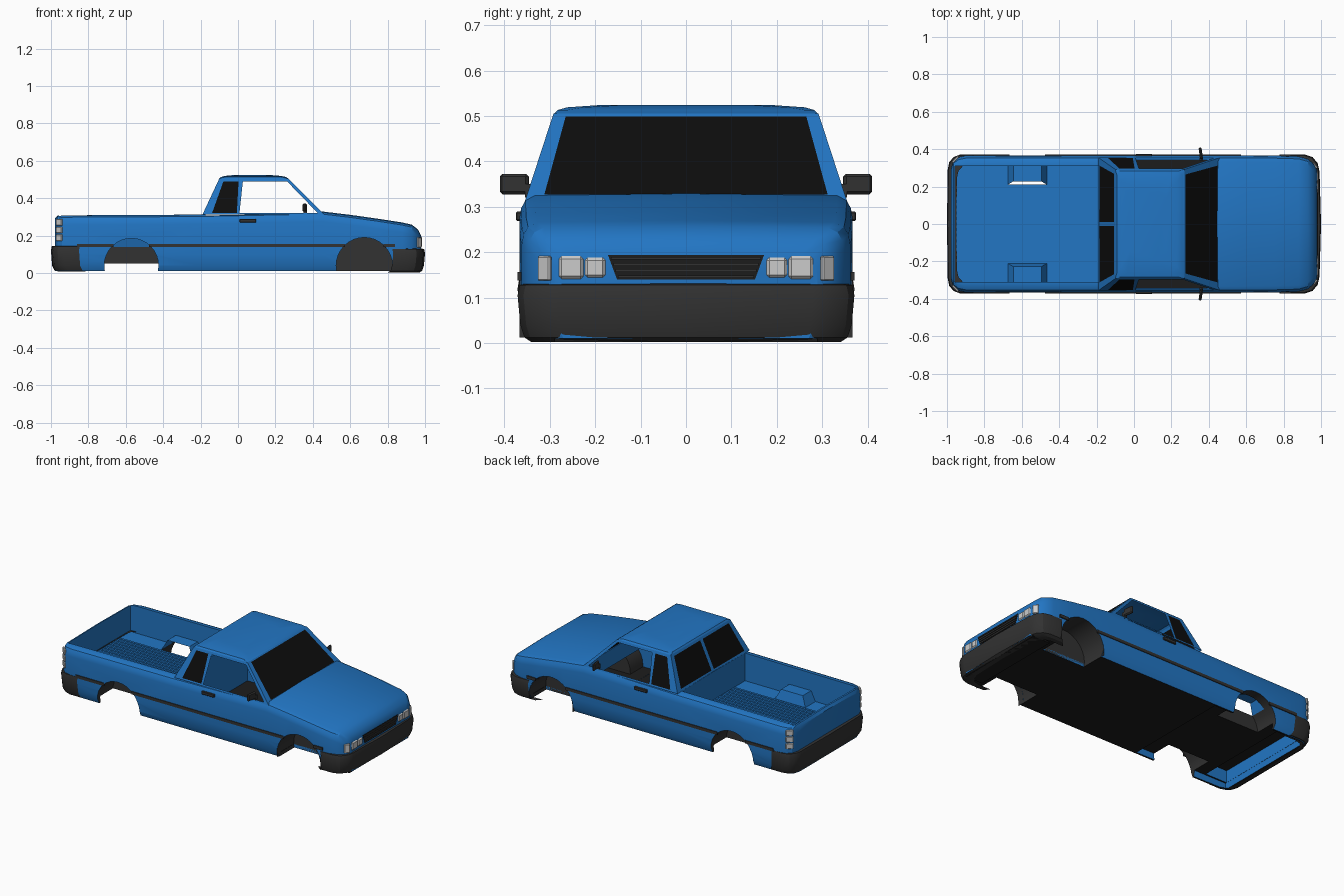
import bpy, bmesh, math
from mathutils import Matrix, Vector

if "Cube" in bpy.data.objects:
    bpy.data.objects.remove(bpy.data.objects["Cube"])

def mat(name, c):
    m = bpy.data.materials.new(name)
    m.diffuse_color = (*c, 1)
    m.use_nodes = True
    m.node_tree.nodes["Principled BSDF"].inputs["Base Color"].default_value = m.diffuse_color
    return m

BLUE = mat("body_blue", (0.016, 0.18, 0.55))
TRIM = mat("trim_dark_grey", (0.032, 0.032, 0.032))
GLASS = mat("glass_black", (0.004, 0.004, 0.004))
LAMP = mat("lamp_white", (0.6, 0.6, 0.6))
UNDER = mat("underside_black", (0.012, 0.012, 0.012))

def finish(bm, name, m, smooth=False, fix=True):
    if fix:
        bmesh.ops.recalc_face_normals(bm, faces=bm.faces[:])
    me = bpy.data.meshes.new(name)
    bm.to_mesh(me)
    bm.free()
    me.materials.append(m)
    ob = bpy.data.objects.new(name, me)
    bpy.context.collection.objects.link(ob)
    if smooth:
        shade(ob)
    return ob

def shade(ob):
    bpy.ops.object.select_all(action='DESELECT')
    bpy.context.view_layer.objects.active = ob
    ob.select_set(True)
    bpy.ops.object.shade_smooth_by_angle(angle=math.radians(28))

def box(name, m, c, s, bevel=0, rot=0):
    bm = bmesh.new()
    bmesh.ops.create_cube(bm, size=1)
    bmesh.ops.scale(bm, vec=s, verts=bm.verts)
    if bevel:
        bmesh.ops.bevel(bm, geom=bm.edges[:], offset=bevel, segments=1, affect='EDGES')
    bmesh.ops.transform(bm, matrix=Matrix.Translation(c) @ Matrix.Rotation(rot, 4, 'Z'), verts=bm.verts)
    return finish(bm, name, m)

def loft(name, m, rings, closed=True, cap0=True, cap1=True, smooth=False):
    bm = bmesh.new()
    rs = [[bm.verts.new(p) for p in r] for r in rings]
    n = len(rs[0])
    for a, b in zip(rs, rs[1:]):
        for i in range(n if closed else n - 1):
            j = (i + 1) % n
            bm.faces.new((a[i], a[j], b[j], b[i]))
    if cap0: bm.faces.new(rs[0])
    if cap1: bm.faces.new(rs[-1])
    return finish(bm, name, m, smooth)

def cut(ob, cutter):
    mod = ob.modifiers.new("cut", 'BOOLEAN')
    mod.operation, mod.solver, mod.object = 'DIFFERENCE', 'EXACT', cutter
    bpy.context.view_layer.objects.active = ob
    bpy.ops.object.modifier_apply(modifier=mod.name)
    bpy.data.objects.remove(cutter)

def span(x0, x1, y0, y1, z0, z1):
    return box("cutter", BLUE, ((x0+x1)/2, (y0+y1)/2, (z0+z1)/2), (x1-x0, y1-y0, z1-z0))

# Body solid: stations of x, half width, top height
stations = [(-.978, .30, .288), (-.966, .335, .302), (-.942, .357, .307), (-.9, .366, .308),
            (-.2, .367, .312), (.45, .367, .325), (.6, .367, .307), (.75, .366, .286),
            (.88, .362, .266), (.93, .348, .254), (.963, .32, .228), (.979, .29, .196)]
rings = []
for x, w, t in stations:
    half = [(w-.02, .01), (w-.006, .04), (w, .1), (w, t-.05), (w-.004, t-.028), (w-.014, t-.01), (w-.035, t)]
    prof = half + [(0, t+.004)] + [(-y, z) for y, z in reversed(half)]
    rings.append([(x, y, z) for y, z in prof])
body = loft("truck_body", BLUE, rings)

# Cavities: bed, cab, engine bay, underbody, hollow tail
for s in [(-.957, -.19, -.31, .31, .14, 1), (-.175, .44, -.343, .343, .03, 1),
          (.40, .93, -.325, .325, .031, .222), (-.94, -.3, -.335, .335, -.5, .05),
          (-.939, -.79, -.325, .325, -.4, .125)]:
    cut(body, span(*s))
# Wheel arches
ARCH = [(.675, .15, .20), (-.57, .145, .21)]
for cx, r, yi in ARCH:
    for s in (1, -1):
        bm = bmesh.new()
        bmesh.ops.create_cone(bm, segments=32, radius1=r, radius2=r, depth=.3, cap_ends=True,
            matrix=Matrix.Translation((cx, s*(yi+.15), .04)) @ Matrix.Rotation(math.pi/2, 4, 'X'))
        cut(body, finish(bm, "cutter", BLUE))
me = body.data
me.materials.clear()
for m in (BLUE, TRIM, UNDER):
    me.materials.append(m)
for p in me.polygons:
    c, n = p.center, p.normal
    p.material_index = 0
    if (n.z < -.5 and c.z < .14) or (n.z > .5 and c.z < .05 and c.x > -.18):
        p.material_index = 2
    for cx, r, yi in ARCH:
        inside = math.hypot(c.x-cx, c.z-.04) < r + .002 and abs(c.y) > .2
        if inside and (abs(n.y) < .5 or abs(abs(c.y)-yi) < .004):
            p.material_index = 1
shade(body)

# Front wheel wells (half-drum shells) and rear wheel hoods in the bed
for s, side in ((1, "left"), (-1, "right")):
    arc = [(.675+.151, .012)] + [(.675+.151*math.cos(a), .04+.151*math.sin(a))
           for a in [math.pi*i/14 for i in range(15)]] + [(.675-.151, .012)]
    loft("front_wheel_well_"+side, TRIM, [[(x, s*y, z) for x, z in arc] for y in (.2, .367)],
         closed=False, cap0=True, cap1=False, smooth=True)
    base = [(-.675, .21), (-.465, .21), (-.465, .312), (-.675, .312)]
    top = [(-.645, .228), (-.495, .228), (-.495, .312), (-.645, .312)]
    bm = bmesh.new()
    b = [bm.verts.new((x, s*y, .139)) for x, y in base]
    t = [bm.verts.new((x, s*y, .20)) for x, y in top]
    bm.faces.new(t)
    for i in ((0, 1, 3) if s < 0 else (1, 3)):
        j = (i+1) % 4
        bm.faces.new((b[i], b[j], t[j], t[i]))
    finish(bm, "bed_wheel_hood_"+side, BLUE)

# Bed floor ribs
for i in range(14):
    y = -.195 + .03*i
    box("bed_rib", BLUE, (-.574, y, .1415), (.76, .014, .005))

# Cab panels with window holes
def panel(name, outline, holes, glazed, fn):
    bm = bmesh.new()
    for loop in [outline] + holes:
        vs = [bm.verts.new(fn(*p)) for p in loop]
        for i in range(len(vs)):
            bm.edges.new((vs[i-1], vs[i]))
    a, b, c = [Vector(fn(*p)) for p in outline[:3]]
    bmesh.ops.triangle_fill(bm, use_beauty=True, use_dissolve=False, edges=bm.edges[:],
                            normal=(b-a).cross(c-a).normalized())
    finish(bm, name, BLUE)
    for h in glazed:
        bm = bmesh.new()
        bm.faces.new([bm.verts.new(fn(*p)) for p in h])
        finish(bm, name+"_glass", GLASS)

def lerp(z, a, b):
    return a + (b-a)*(z-.312)/(.505-.312)

for s, side in ((1, "left"), (-1, "right")):
    quarter = [(-.138, .322), (-.006, .322), (.003, .49), (-.078, .49)]
    door = [(.008, .322), (.425, .322), (.262, .49), (.026, .49)]
    panel("cab_side_"+side, [(-.19, .312), (.461, .312), (.27, .505), (-.10, .505)],
          [quarter, door], [quarter], lambda x, z: (x, s*lerp(z, .355, .292), z))
shield = [(-.312, .327), (.312, .327), (.265, .499), (-.265, .499)]
panel("windshield_frame", [(-.355, .312), (.355, .312), (.292, .505), (-.292, .505)],
      [shield], [shield], lambda y, z: (lerp(z, .461, .27), y, z))
rear = [[(s*.012, .325), (s*.312, .325), (s*.268, .492), (s*.012, .492)] for s in (1, -1)]
panel("cab_rear", [(-.355, .312), (.355, .312), (.292, .505), (-.292, .505)],
      rear, rear, lambda y, z: (lerp(z, -.19, -.10), y, z))

# Roof: stacked rings with clipped corners
def ring(x0, x1, w, z, k):
    return [(x0, w-k, z), (x0+k, w, z), (x1-k, w, z), (x1, w-k, z),
            (x1, k-w, z), (x1-k, -w, z), (x0+k, -w, z), (x0, k-w, z)]
loft("roof", BLUE, [ring(-.10, .27, .292, .504, .004), ring(-.092, .258, .283, .513, .02),
     ring(-.07, .23, .262, .519, .035), ring(-.02, .17, .19, .524, .05)], cap0=False, smooth=True)

# Wraparound bumpers
def bumper(name, half, levels, sign):
    path = half + [(x, -y) for x, y in reversed(half[:-1])]
    loft(name, TRIM, [[(sign*(x-i), y*(1-i/.37), z) for x, y in path] for z, i in levels],
         closed=False, cap0=False, cap1=False, smooth=True)
bumper("front_bumper", [(.83, .371), (.915, .371), (.955, .358), (.982, .325), (.992, .28), (1.0, 0)],
       [(.002, .06), (.002, .03), (.012, .015), (.04, .006), (.105, 0), (.128, .005), (.136, .05)], 1)
bumper("rear_bumper", [(.85, .371), (.93, .371), (.965, .358), (.988, .33), (.996, .29), (1.0, 0)],
       [(.008, .04), (.014, .018), (.04, .006), (.12, 0), (.143, .004), (.15, .05)], -1)
box("front_valance", UNDER, (.91, 0, .006), (.12, .58, .008))

# Grille with bars
loft("grille", UNDER, [[(x, -.152, .14), (x, .152, .14), (x, .172, .194), (x, -.172, .194)] for x in (.97, .981)])
for i in range(4):
    box("grille_bar", TRIM, (.981, 0, .146+.0135*i), (.008, .30+.01*i, .006))

for s, side in ((1, "left"), (-1, "right")):
    # Lamps
    box("headlamp_outer_"+side, LAMP, (.977, s*.253, .166), (.016, .054, .05), .006)
    box("headlamp_inner_"+side, LAMP, (.977, s*.2, .166), (.016, .045, .044), .006)
    box("corner_lamp_"+side, LAMP, (.968, s*.311, .164), (.012, .034, .054), .003, rot=s*math.radians(40))
    for z in (.189, .23, .271):
        box("tail_lamp_"+side, LAMP, (-.955, s*.345, z), (.044, .012, .034), .003, rot=s*math.radians(45))
    # Side stripe, door handle, mirror
    for a, b in ((-.86, -.665), (-.475, .572), (.778, .84)):
        box("side_stripe_"+side, TRIM, ((a+b)/2, s*.367, .147), (b-a, .008, .018))
    box("door_handle_"+side, TRIM, (.053, s*.368, .279), (.088, .014, .02), .003)
    box("mirror_"+side, TRIM, (.357, s*.378, .35), (.016, .064, .045), .006, rot=s*math.radians(8))
    box("mirror_mount_"+side, TRIM, (.36, s*.347, .335), (.02, .016, .03))
